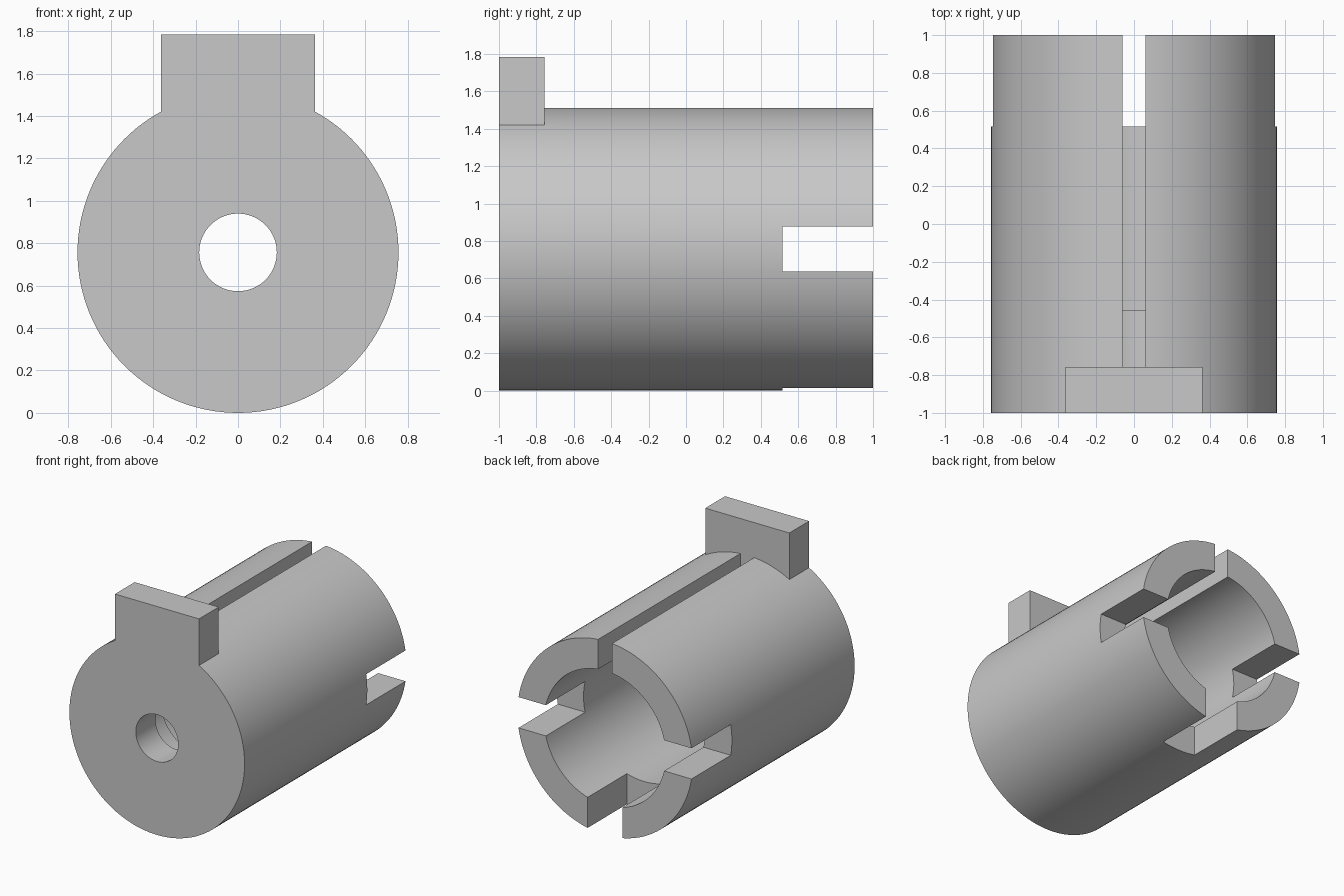
import bpy
import math

default = bpy.data.objects.get("Cube")
if default:
    bpy.data.objects.remove(default, do_unlink=True)

R = 0.757            # outer radius, also the height of the axis
PLATE = -0.757       # back of the front plate
STEP = -0.455        # step between the two bores
NOTCH = 0.515        # start of the rear notches
END = 1.1            # cutters run past the rear end

grey = bpy.data.materials.new("plain grey")
grey.use_nodes = True
colour = (0.58, 0.58, 0.58, 1.0)
grey.diffuse_color = colour
grey.node_tree.nodes["Principled BSDF"].inputs["Base Color"].default_value = colour


def rod(name, radius, y0, y1, sides=128):
    """Cylinder lying along y on the main axis."""
    bpy.ops.mesh.primitive_cylinder_add(
        vertices=sides, radius=radius, depth=y1 - y0,
        location=(0, (y0 + y1) / 2, R), rotation=(math.pi / 2, 0, 0))
    obj = bpy.context.object
    obj.name = name
    bpy.ops.object.transform_apply(location=True, rotation=True, scale=True)
    return obj


def block(name, x0, x1, y0, y1, z0, z1):
    """Box given by its limits."""
    bpy.ops.mesh.primitive_cube_add(
        size=1, location=((x0 + x1) / 2, (y0 + y1) / 2, (z0 + z1) / 2))
    obj = bpy.context.object
    obj.name = name
    obj.scale = (x1 - x0, y1 - y0, z1 - z0)
    bpy.ops.object.transform_apply(location=True, rotation=True, scale=True)
    return obj


def combine(target, tool, operation):
    """Apply a boolean and remove its tool."""
    tool.hide_render = True
    mod = target.modifiers.new(tool.name, "BOOLEAN")
    mod.operation = operation
    mod.solver = "EXACT"
    mod.object = tool
    bpy.context.view_layer.objects.active = target
    bpy.ops.object.modifier_apply(modifier=mod.name)
    bpy.data.objects.remove(tool, do_unlink=True)


# Main barrel
barrel = rod("slotted_barrel", R, -1, 1)
barrel.data.materials.append(grey)

# Stepped bore: small front hole, middle bore, wide rear bore
combine(barrel, rod("front_hole", 0.183, -END, END, 64), "DIFFERENCE")
combine(barrel, rod("middle_bore", 0.35, PLATE, END), "DIFFERENCE")
combine(barrel, rod("rear_bore", 0.525, STEP, END), "DIFFERENCE")

# Long narrow slot in the top, wide notch in the bottom, notches in both sides
combine(barrel, block("top_slot", -0.06, 0.06, PLATE, END, R, 2 * R + 0.1), "DIFFERENCE")
combine(barrel, block("bottom_notch", -0.15, 0.15, NOTCH, END, -0.1, R), "DIFFERENCE")
combine(barrel, block("side_notches", -1, 1, NOTCH, END, R - 0.12, R + 0.12), "DIFFERENCE")

# Upright tab on the front plate
combine(barrel, block("front_tab", -0.363, 0.363, -1, PLATE, 1.2, 1.785), "UNION")

# One material and smooth round walls with sharp edges
barrel.data.materials.clear()
barrel.data.materials.append(grey)
for face in barrel.data.polygons:
    face.material_index = 0
bpy.ops.object.select_all(action="DESELECT")
barrel.select_set(True)
bpy.context.view_layer.objects.active = barrel
bpy.ops.object.shade_smooth_by_angle(angle=math.radians(30))
